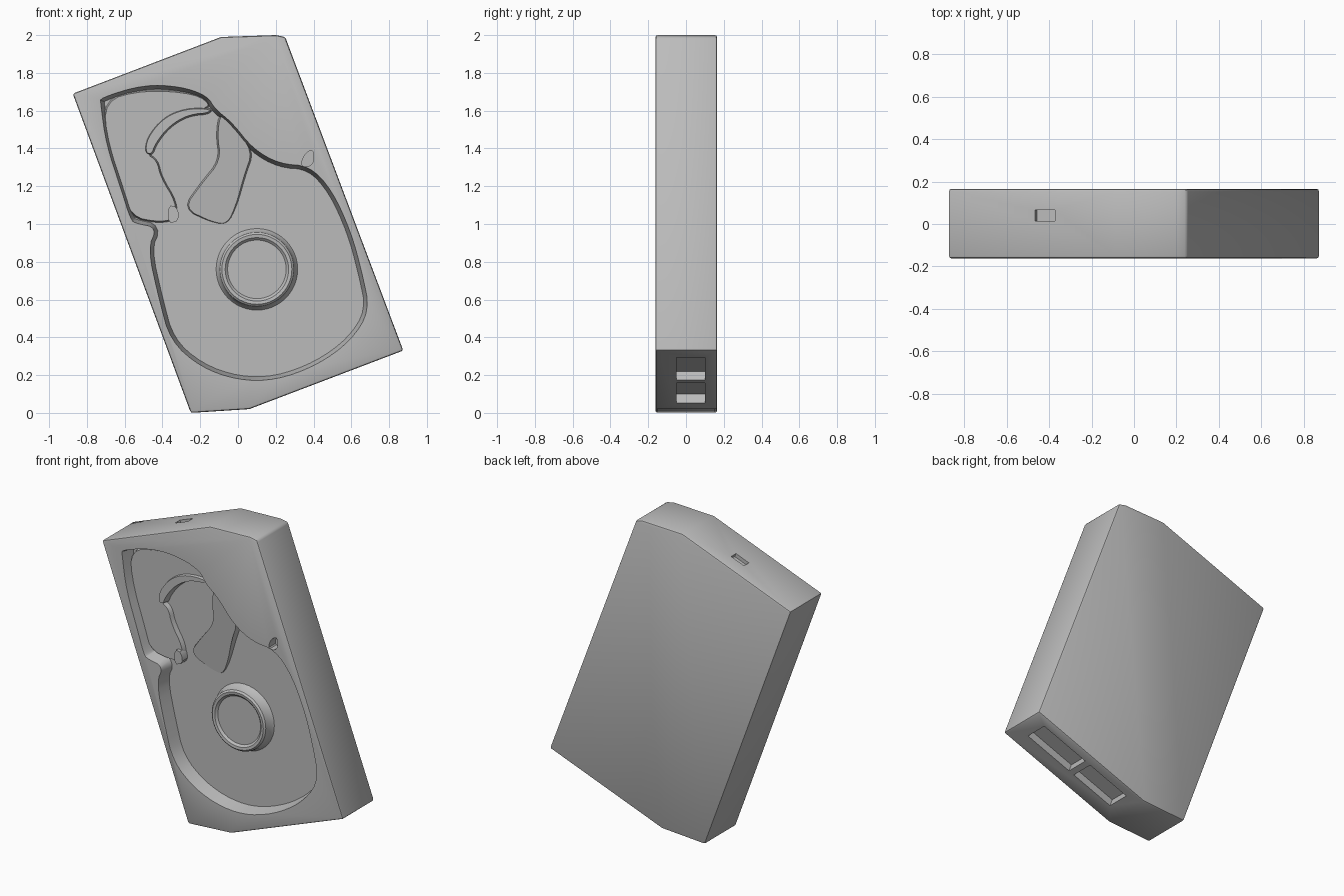
import bpy, bmesh, math
from mathutils import Vector, Matrix

cube = bpy.data.objects.get("Cube")
if cube:
    bpy.data.objects.remove(cube)

grey = bpy.data.materials.new("matt grey")
grey.use_nodes = True
grey.diffuse_color = (0.5, 0.5, 0.5, 1)
grey.node_tree.nodes["Principled BSDF"].inputs["Base Color"].default_value = (0.5, 0.5, 0.5, 1)

FRONT, BACK, FLOOR = -0.162, 0.165, -0.075
TILT = math.atan2(0.31, 0.81)


def finish(name, bm):
    bmesh.ops.recalc_face_normals(bm, faces=bm.faces)
    mesh = bpy.data.meshes.new(name)
    bm.to_mesh(mesh)
    bm.free()
    mesh.materials.append(grey)
    ob = bpy.data.objects.new(name, mesh)
    bpy.context.collection.objects.link(ob)
    return ob


def rounded(points, passes=2):
    """Corner cutting turns a coarse outline into a soft one."""
    pts = [Vector(p) for p in points]
    for _ in range(passes):
        pts = [q for a, b in zip(pts, pts[1:] + pts[:1])
               for q in (a.lerp(b, 0.25), a.lerp(b, 0.75))]
    return pts


def slab(name, outline, y_base, y_top, inset=0.0):
    """Prism along y; y_top may be a height or a rule of (x, z)."""
    rule = y_top if callable(y_top) else lambda x, z: y_top
    bm = bmesh.new()
    face = bm.faces.new([bm.verts.new((x, y_base, z)) for x, z in outline])
    cap = bmesh.ops.extrude_face_region(bm, geom=[face])["geom"]
    top = [f for f in cap if isinstance(f, bmesh.types.BMFace)]
    for v in top[0].verts:
        v.co.y = rule(v.co.x, v.co.z)
    if inset:
        bmesh.ops.recalc_face_normals(bm, faces=bm.faces)
        old = {v: v.co.copy() for v in top[0].verts}
        # draw the far cap inward so the walls slope
        bm.normal_update()
        ring = [l.vert for l in top[0].loops]
        n = top[0].normal.copy()
        for i, v in enumerate(ring):
            d = (old[ring[(i + 1) % len(ring)]] - old[ring[i - 1]]).normalized()
            v.co = old[v] + n.cross(d) * inset
    return finish(name, bm)


def box(name, centre, size, angle=0.0):
    bm = bmesh.new()
    m = (Matrix.Translation(centre) @ Matrix.Rotation(-angle, 4, 'Y')
         @ Matrix.Diagonal((*size, 1)))
    bmesh.ops.create_cube(bm, size=1, matrix=m)
    return finish(name, bm)


def apply(ob, kind, **settings):
    mod = ob.modifiers.new(kind, kind)
    for key, value in settings.items():
        setattr(mod, key, value)
    bpy.context.view_layer.objects.active = ob
    bpy.ops.object.modifier_apply(modifier=mod.name)


def cut(ob, cutter):
    apply(ob, 'BOOLEAN', operation='DIFFERENCE', solver='EXACT', object=cutter)
    bpy.data.objects.remove(cutter)


# Slanted case with two clipped corners
case = slab("case", [(-0.25, 0.0), (0.06, 0.02), (0.875, 0.33), (0.25, 1.99),
                     (0.2, 2.0), (-0.09, 1.99), (-0.875, 1.69)], BACK, FRONT)
apply(case, 'BEVEL', width=0.012, segments=2, limit_method='ANGLE')

# Basin holding the platter and the arm mechanism
basin = [(-0.43, 0.98), (-0.48, 0.87), (-0.42, 0.6), (-0.36, 0.38), (-0.2, 0.24),
         (0.0, 0.17), (0.2, 0.17), (0.42, 0.25), (0.6, 0.38), (0.7, 0.54),
         (0.66, 0.74), (0.6, 0.96), (0.5, 1.18), (0.38, 1.31), (0.22, 1.32),
         (0.08, 1.4), (-0.03, 1.54), (-0.12, 1.61), (-0.16, 1.68), (-0.3, 1.73),
         (-0.5, 1.74), (-0.73, 1.67), (-0.73, 1.64), (-0.7, 1.42), (-0.62, 1.18),
         (-0.57, 1.02), (-0.54, 1.0)]
cut(case, slab("basin_cutter", rounded(basin), FRONT - 0.01, FLOOR, 0.022))

# Small screw pocket beside the platter
cut(case, slab("pocket_cutter", rounded([(0.33, 1.3), (0.4, 1.31), (0.4, 1.4),
                                         (0.35, 1.37)]), FRONT - 0.02, FLOOR - 0.02))

# Two connector slots along the lower edge
along = Vector((math.cos(TILT), 0, math.sin(TILT)))
start = Vector((0.06, 0.025, 0.02))
for distance, length in ((0.24, 0.3), (0.6, 0.34)):
    cut(case, box("slot_cutter", start + along * distance, (length, 0.15, 0.1), TILT))

# Shallow dent in the upper edge
cut(case, box("dent_cutter", (-0.42, 0.04, 1.865), (0.1, 0.05, 0.05), TILT))

# Spindle hub with a dished top
bm = bmesh.new()
rings = [(0.225, FLOOR + 0.01), (0.205, FLOOR - 0.012), (0.196, -0.135),
         (0.185, -0.145), (0.168, -0.143), (0.155, -0.13)]
for radius, y in rings:
    for i in range(48):
        a = math.tau * i / 48
        bm.verts.new((0.1 + radius * math.cos(a), y, 0.76 + radius * math.sin(a)))
bm.verts.ensure_lookup_table()
for r in range(len(rings) - 1):
    for i in range(48):
        j = (i + 1) % 48
        bm.faces.new([bm.verts[k] for k in (r * 48 + i, r * 48 + j,
                                            r * 48 + 48 + j, r * 48 + 48 + i)])
bm.faces.new(bm.verts[:48])
bm.faces.new(bm.verts[-48:])
hub = finish("spindle_hub", bm)

# Magnet plate wrapping the upper left of the basin
magnet = slab("magnet_plate", rounded([
    (-0.72, 1.66), (-0.5, 1.72), (-0.22, 1.7), (-0.13, 1.63), (-0.2, 1.59),
    (-0.32, 1.57), (-0.42, 1.49), (-0.48, 1.38), (-0.42, 1.34), (-0.4, 1.25),
    (-0.32, 1.12), (-0.32, 1.02), (-0.42, 1.0), (-0.57, 1.03), (-0.63, 1.2),
    (-0.7, 1.42)]), FLOOR + 0.01, -0.105, 0.01)

# Curved ridge of the voice coil
ridge = slab("coil_ridge", rounded([
    (-0.5, 1.37), (-0.49, 1.46), (-0.4, 1.57), (-0.28, 1.62), (-0.14, 1.62),
    (-0.14, 1.58), (-0.26, 1.57), (-0.36, 1.51), (-0.43, 1.42), (-0.45, 1.36)]),
    FLOOR + 0.01, -0.125, 0.01)

# Arm, high at its pivot and sinking onto the platter
def arm_top(x, z):
    return FLOOR - 0.04 * max(0.0, min(1.0, (z - 0.98) / 0.3))


arm = slab("actuator_arm", rounded([
    (0.09, 1.39), (0.04, 1.25), (0.0, 1.1), (-0.05, 0.99), (-0.14, 1.0),
    (-0.3, 1.08), (-0.2, 1.22), (-0.1, 1.34), (-0.12, 1.47), (-0.1, 1.6),
    (-0.02, 1.52)]), FLOOR + 0.01, arm_top, 0.01)

# Small latch at the notch
latch = slab("latch", rounded([(-0.37, 1.0), (-0.31, 1.02), (-0.32, 1.09),
                               (-0.37, 1.1)], 1), FLOOR + 0.01, -0.13)

for ob in (case, hub, magnet, ridge, arm, latch):
    bpy.ops.object.select_all(action='DESELECT')
    ob.select_set(True)
    bpy.context.view_layer.objects.active = ob
    bpy.ops.object.shade_smooth_by_angle(angle=math.radians(35))
